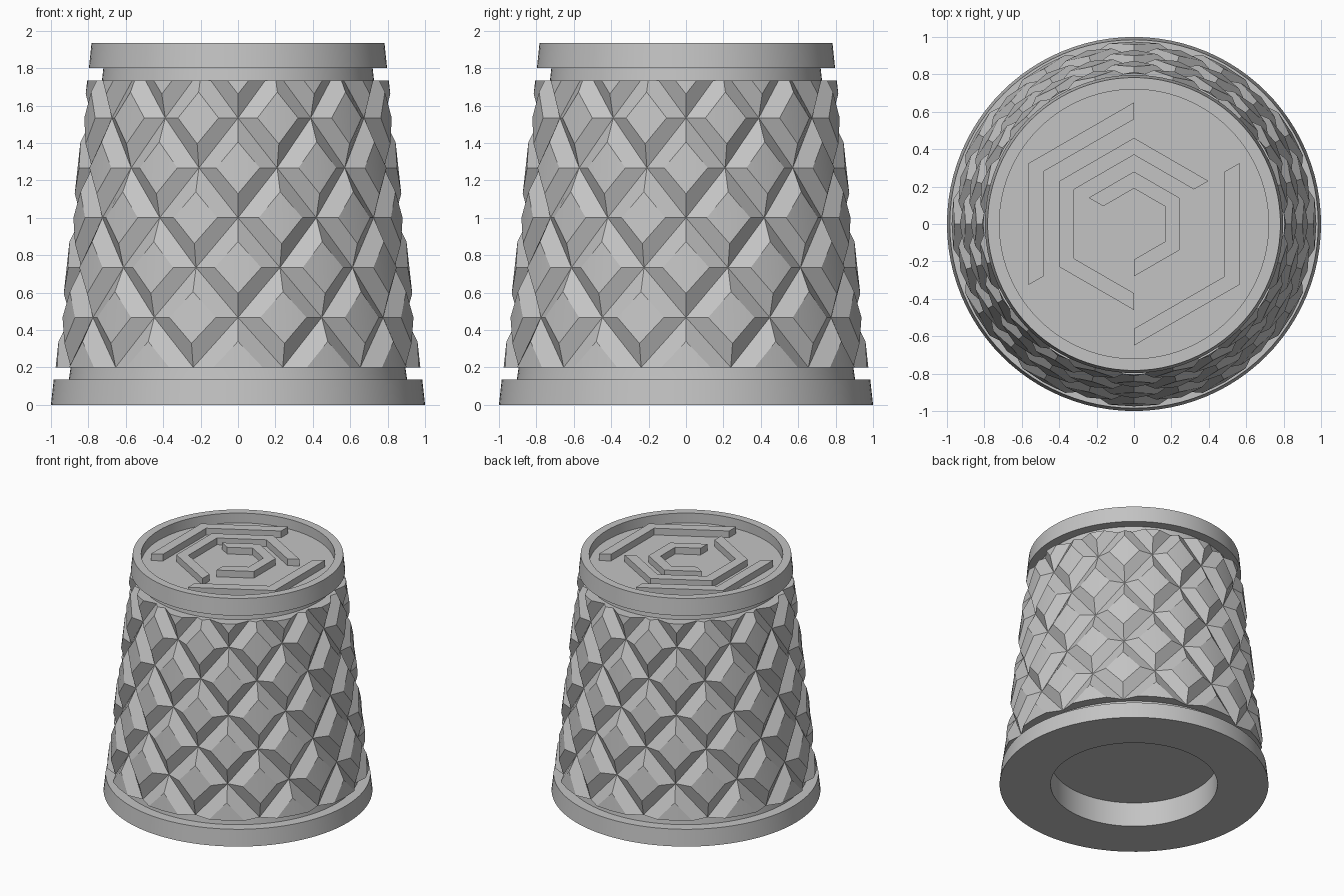
import bpy, bmesh
from math import cos, sin, pi, radians

cube = bpy.data.objects.get("Cube")
if cube:
    bpy.data.objects.remove(cube)

grey = bpy.data.materials.new("plain_grey")
grey.use_nodes = True
grey.diffuse_color = (0.55, 0.55, 0.55, 1)
grey.node_tree.nodes["Principled BSDF"].inputs["Base Color"].default_value = (0.55, 0.55, 0.55, 1)

BOTTOM, TOP = 0.2, 1.735     # span of the faceted body
FLOOR = 1.855                # floor of the recess in the cap


def finish(name, bm, angle):
    bmesh.ops.recalc_face_normals(bm, faces=bm.faces)
    mesh = bpy.data.meshes.new(name)
    bm.to_mesh(mesh)
    bm.free()
    mesh.materials.append(grey)
    obj = bpy.data.objects.new(name, mesh)
    bpy.context.collection.objects.link(obj)
    bpy.ops.object.select_all(action='DESELECT')
    obj.select_set(True)
    bpy.context.view_layer.objects.active = obj
    bpy.ops.object.shade_smooth_by_angle(angle=radians(angle))
    return obj


def polar(r, a, z):
    return (r * sin(a), -r * cos(a), z)


# Turned core: bored underside, base ring, necks, cap ring and recess
profile = [(0, 0.67), (0.62, 0.67), (0.62, 0), (1, 0), (0.985, 0.135),
           (0.904, 0.135), (0.895, BOTTOM), (0.727, TOP), (0.72, 1.8),
           (0.797, 1.8), (0.783, 1.935), (0.72, 1.935), (0.72, FLOOR), (0, FLOOR)]
bm = bmesh.new()
verts = [bm.verts.new((r, 0, z)) for r, z in profile]
edges = [bm.edges.new(pair) for pair in zip(verts, verts[1:])]
bmesh.ops.spin(bm, geom=verts + edges, cent=(0, 0, 0), axis=(0, 0, 1),
               angle=2 * pi, steps=96)
bmesh.ops.remove_doubles(bm, verts=bm.verts, dist=0.0005)
finish("core_with_rings", bm, 30)


# Faceted body: rows of raised diamonds separated by V grooves
COUNT, STEP, PAD, DEPTH = 12, 0.8 / 3, 0.52, 0.05
HALF = pi / COUNT


def surface(a, z, depth=0):
    return polar(0.975 - 0.11 * (z - BOTTOM) - depth, a, z)


bm = bmesh.new()
directions = [(1, 0), (0, 1), (-1, 0), (0, -1)]
for row in range(7):
    zc = BOTTOM + row * STEP
    for col in range(COUNT):
        ac = (2 * col + row % 2) * HALF
        centre = bm.verts.new(surface(ac, zc))
        outer = [bm.verts.new(surface(ac + u * HALF, zc + v * STEP, DEPTH))
                 for u, v in directions]
        inner = [bm.verts.new(surface(ac + u * HALF * PAD, zc + v * STEP * PAD))
                 for u, v in directions]
        for i in range(4):
            j = (i + 1) % 4
            bm.faces.new((outer[i], outer[j], inner[j], inner[i]))
            bm.faces.new((inner[i], inner[j], centre))
bmesh.ops.remove_doubles(bm, verts=bm.verts, dist=0.0005)

# Trim the rows flat at both ends and cap them
for z, way in ((BOTTOM, -1), (TOP, 1)):
    bmesh.ops.bisect_plane(bm, geom=bm.verts[:] + bm.edges[:] + bm.faces[:], dist=0.0001,
                           plane_co=(0, 0, z), plane_no=(0, 0, way), clear_outer=True)
bmesh.ops.holes_fill(bm, edges=[e for e in bm.edges if e.is_boundary], sides=0)
finish("diamond_body", bm, 15)


# Angular ornamental ridges standing in the cap recess
def ridge(name, radius, first, last, width=0.09, height=0.055):
    bm = bmesh.new()
    loops = []
    for k in range(first, last + 1):
        a = k * pi / 3
        loops.append([bm.verts.new(polar(r, a, z)) for r, z in
                      ((radius, FLOOR - 0.01), (radius, FLOOR + height),
                       (radius - width, FLOOR + height), (radius - width, FLOOR - 0.01))])
    for p, q in zip(loops, loops[1:]):
        for i in range(4):
            j = (i + 1) % 4
            bm.faces.new((p[i], p[j], q[j], q[i]))
    bm.faces.new(loops[0])
    bm.faces.new(loops[-1])
    finish(name, bm, 15)


ridge("outer_ridge_left", 0.65, 3, 5)
ridge("outer_ridge_right", 0.65, 0, 2)
ridge("middle_ridge", 0.46, 2, 6)
ridge("inner_ridge", 0.28, 0, 4)
